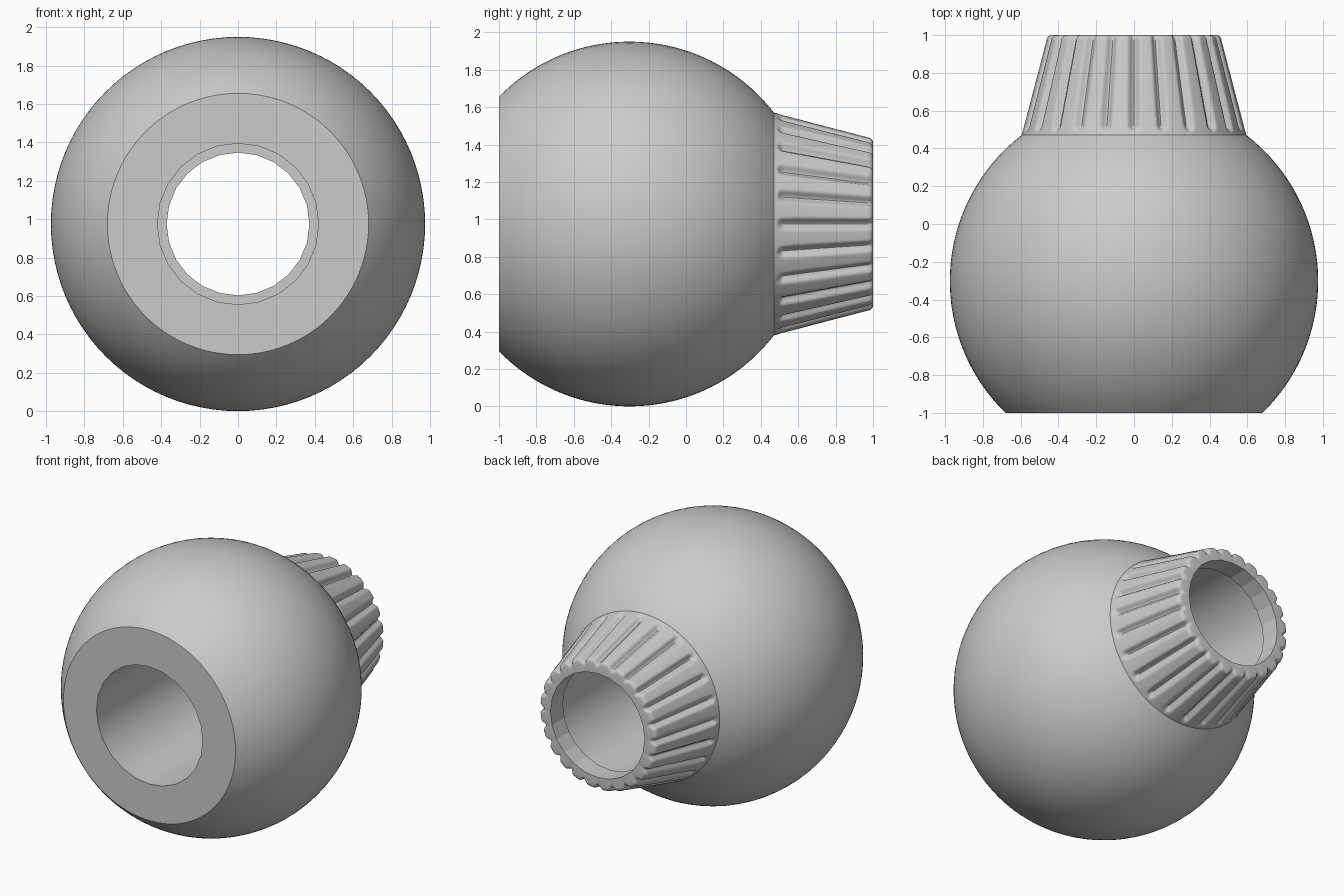
import bpy
from math import pi, sin, cos, sqrt, hypot, radians

if "Cube" in bpy.data.objects:
    bpy.data.objects.remove(bpy.data.objects["Cube"], do_unlink=True)

GREY = (0.6, 0.6, 0.6, 1)
material = bpy.data.materials.new("plain grey")
material.use_nodes = True
material.diffuse_color = GREY
material.node_tree.nodes["Principled BSDF"].inputs["Base Color"].default_value = GREY

CENTRE_Y, HEIGHT, BALL_R = -0.302, 0.975, 0.975
FRONT, SEAM, BACK = -1.0, 0.47, 1.0
BORE_R, LIP_R, LIP_DEPTH = 0.42, 0.372, 0.14
SIDES, FLUTES = 24, 24


def ball_radius(y):
    return sqrt(BALL_R ** 2 - (y - CENTRE_Y) ** 2)


def offset(angle, count):
    """Angle to the nearest of count even directions."""
    step = 2 * pi / count
    return (angle + step / 2) % step - step / 2


def polygon(r, angle):
    """Radius of a straight-sided polygon with corners at r."""
    return r * cos(pi / SIDES) / cos(offset(angle + pi / SIDES, SIDES))


def lathe(name, profile, segments, shape):
    """Turn a (radius, y) profile about the y axis; shape adjusts the radius."""
    verts, faces = [], []
    for r, y in profile:
        for j in range(segments):
            a = 2 * pi * j / segments
            rr = shape(r, y, a)
            verts.append((rr * cos(a), y, HEIGHT + rr * sin(a)))
    for i in range(len(profile) - 1):
        for j in range(segments):
            k = (j + 1) % segments
            p, q = i * segments, (i + 1) * segments
            faces.append((p + j, q + j, q + k, p + k))
    mesh = bpy.data.meshes.new(name)
    mesh.from_pydata(verts, [], faces)
    mesh.materials.append(material)
    obj = bpy.data.objects.new(name, mesh)
    bpy.context.collection.objects.link(obj)
    bpy.ops.object.select_all(action="DESELECT")
    obj.select_set(True)
    bpy.context.view_layer.objects.active = obj
    bpy.ops.object.shade_smooth_by_angle(angle=radians(35))
    return obj


# Ball with its flat front face
ROWS = 48
ball = [(BORE_R, FRONT)]
for i in range(ROWS + 1):
    y = FRONT + (SEAM - FRONT) * i / ROWS
    ball.append((ball_radius(y), y))
lathe("ball", ball, 96, lambda r, y, a: polygon(r, a) if r == BORE_R else r)

# Tapered neck with round-ended flutes and a rounded rim
FILLET, RIM_R = 0.03, 0.465
SLOT_START, SLOT_HALF, SLOT_DEPTH = 0.52, 0.037, 0.03
base_r = ball_radius(SEAM)
neck = []
for i in range(15):
    y = SEAM + 0.1 * i / 14
    neck.append((base_r + (RIM_R - base_r) * (y - SEAM) / (BACK - FILLET - SEAM), y))
for i in range(6):
    a = pi / 2 * i / 5
    neck.append((RIM_R - FILLET + FILLET * cos(a), BACK - FILLET + FILLET * sin(a)))
neck.append((LIP_R, BACK))


def fluted(r, y, a):
    if r == LIP_R:
        return polygon(r, a)
    d = hypot(r * offset(a, FLUTES), min(0, y - SLOT_START))
    if d >= SLOT_HALF:
        return r
    return r - SLOT_DEPTH * (0.5 + 0.5 * cos(pi * d / SLOT_HALF))


lathe("fluted_neck", neck, FLUTES * 20, fluted)

# Through bore, stepped in to a narrower faceted lip at the back
step_y = BACK - LIP_DEPTH
bore = [(LIP_R, BACK), (LIP_R, step_y), (BORE_R, step_y), (BORE_R, FRONT)]
bore_obj = lathe("bore", bore, SIDES, lambda r, y, a: r)
for face in bore_obj.data.polygons:
    if face.center.y > step_y + 0.01:
        face.use_smooth = False
